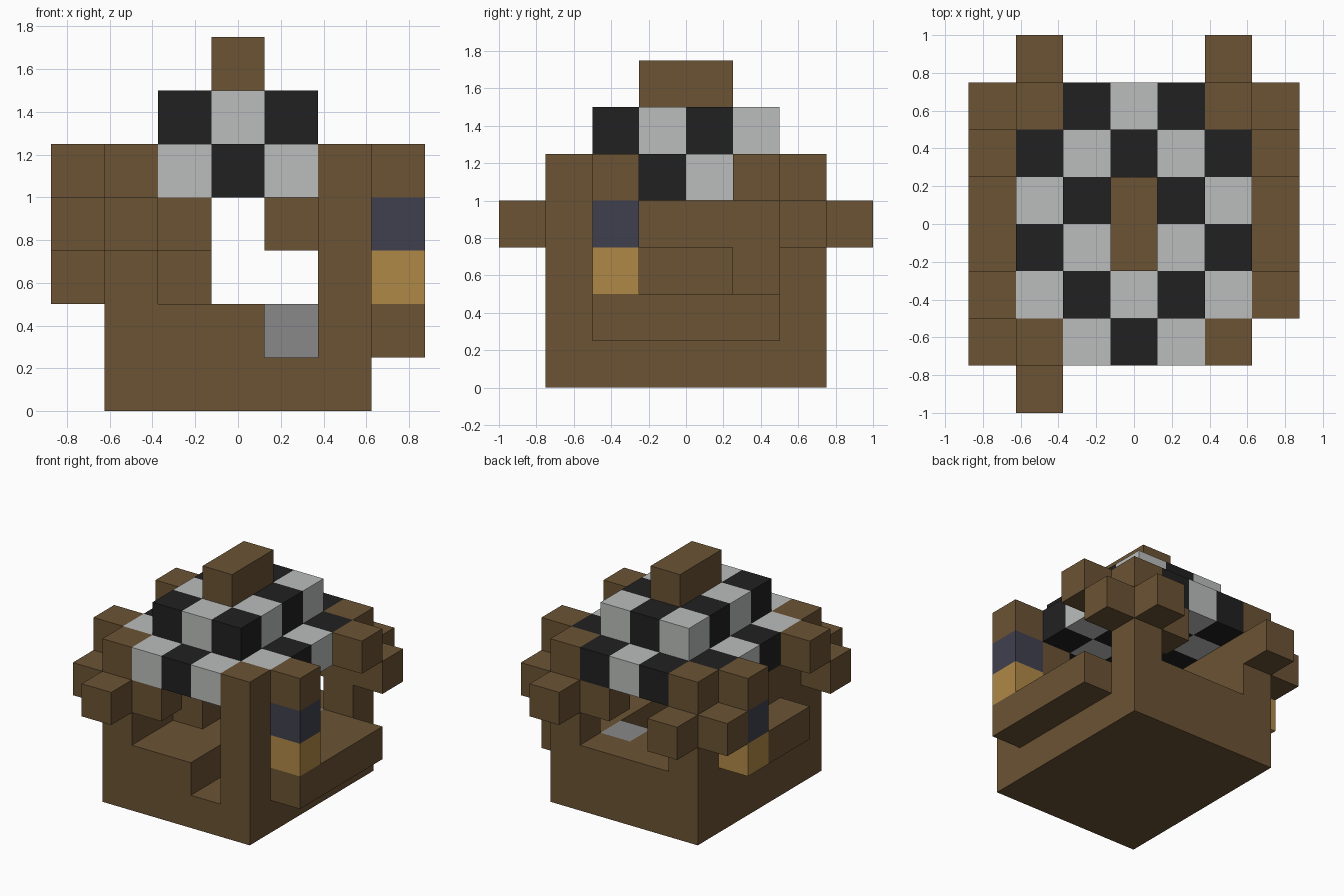
import bpy, bmesh
from mathutils import Vector

cube = bpy.data.objects.get("Cube")
if cube:
    bpy.data.objects.remove(cube, do_unlink=True)

S = 0.25                                   # size of one block
ORIGIN = Vector((-0.875, -1.0, 0.0))


def linear(c):
    c /= 255
    return c / 12.92 if c <= 0.04045 else ((c + 0.055) / 1.055) ** 2.4


def material(name, *rgb):
    mat = bpy.data.materials.new(name)
    mat.use_nodes = True
    col = (*[linear(c) for c in rgb], 1)
    mat.diffuse_color = col
    mat.node_tree.nodes["Principled BSDF"].inputs["Base Color"].default_value = col
    return mat


brown = material("brown", 107, 83, 52)
black = material("black", 33, 33, 33)
white = material("pale_grey", 187, 190, 188)
navy = material("slate_blue", 64, 64, 79)
gold = material("gold", 176, 137, 70)
grey = material("mid_grey", 137, 137, 137)

parts = {}                                 # part name -> (cells, materials, colour rule)


def box(i0, i1, j0, j1, k0, k1):
    """Block cells in inclusive index ranges along x, y and z."""
    return {(i, j, k) for i in range(i0, i1 + 1)
            for j in range(j0, j1 + 1) for k in range(k0, k1 + 1)}


def part(name, cells, mats, rule=lambda c: 0):
    parts[name] = (cells, mats, rule)


# Base with a channel cut in from the front, ending at a grey block
part("hearth_block", box(4, 4, 5, 5, 1, 1), [grey])
part("base", box(1, 5, 1, 6, 0, 1) - box(4, 4, 1, 5, 1, 1), [brown])

# Corner posts up to the roof
corners = {"front_right": (1, 1), "back_right": (1, 6),
           "front_left": (5, 1), "back_left": (5, 6)}
for name, (i, j) in corners.items():
    part(name + "_post", box(i, i, j, j, 2, 4), [brown])

# Beam ends sticking out of the posts
part("front_right_beam_ends", {(1, 0, 3), (0, 1, 3)}, [brown])
part("back_right_beam_ends", {(1, 7, 3), (0, 6, 3)}, [brown])
part("back_left_beam_ends", {(5, 7, 3), (6, 6, 3)}, [brown])

# Brackets over the front and back openings, and under the eaves
part("front_bracket", {(2, 1, 3)}, [brown])
part("back_bracket", {(4, 6, 3)}, [brown])
part("right_eave_block", {(0, 2, 4)}, [brown])
part("left_eave_block", {(6, 5, 4)}, [brown])

# Side walls, ledges and the inner bench
part("right_wall", box(1, 1, 2, 5, 2, 3), [brown])
part("left_wall", box(5, 5, 2, 2, 2, 3), [brown])
part("right_ledge", box(0, 0, 3, 4, 2, 2), [brown])
part("left_ledge", box(6, 6, 2, 5, 1, 1), [brown])
part("inner_bench", box(2, 2, 3, 4, 2, 2), [brown])

# Lantern columns, coloured by height
lantern_rule = lambda c: {2: 1, 3: 2}.get(c[2], 0)
part("left_lantern", box(6, 6, 2, 2, 2, 4), [brown, gold, navy], lantern_rule)
part("right_lantern", box(0, 0, 5, 5, 2, 4), [brown, gold, navy], lantern_rule)

# Chequered roof in two steps, with a ridge on top
checker = lambda c: (c[0] + c[1]) % 2
lower = box(1, 5, 1, 6, 4, 4) - {(i, j, 4) for i, j in corners.values()}
part("lower_roof", lower, [black, white], checker)
part("upper_roof", box(2, 4, 2, 5, 5, 5), [black, white], checker)
part("roof_ridge", box(3, 3, 3, 4, 6, 6), [brown])

solid = set().union(*(p[0] for p in parts.values()))


def build(name, cells, mats, rule):
    """Make one object from the outer faces of its cells."""
    bm = bmesh.new()
    for cell in sorted(cells):
        centre = Vector(cell) + Vector((0.5, 0.5, 0.5))
        for axis in range(3):
            for sign in (-1, 1):
                n = Vector((0, 0, 0))
                n[axis] = sign
                if tuple(int(a + b) for a, b in zip(cell, n)) in solid:
                    continue
                u = Vector((0, 0, 0))
                u[(axis + 1) % 3] = 0.5
                v = n.cross(u)
                mid = centre + n * 0.5
                ring = [mid - u - v, mid + u - v, mid + u + v, mid - u + v]
                face = bm.faces.new([bm.verts.new(ORIGIN + p * S) for p in ring])
                face.material_index = rule(cell)
    bmesh.ops.remove_doubles(bm, verts=bm.verts[:], dist=0.001)
    bmesh.ops.dissolve_limit(bm, angle_limit=0.01, verts=bm.verts[:],
                             edges=bm.edges[:], delimit={'MATERIAL'})
    mesh = bpy.data.meshes.new(name)
    bm.to_mesh(mesh)
    bm.free()
    for m in mats:
        mesh.materials.append(m)
    bpy.context.collection.objects.link(bpy.data.objects.new(name, mesh))


for name, (cells, mats, rule) in parts.items():
    build(name, cells, mats, rule)
